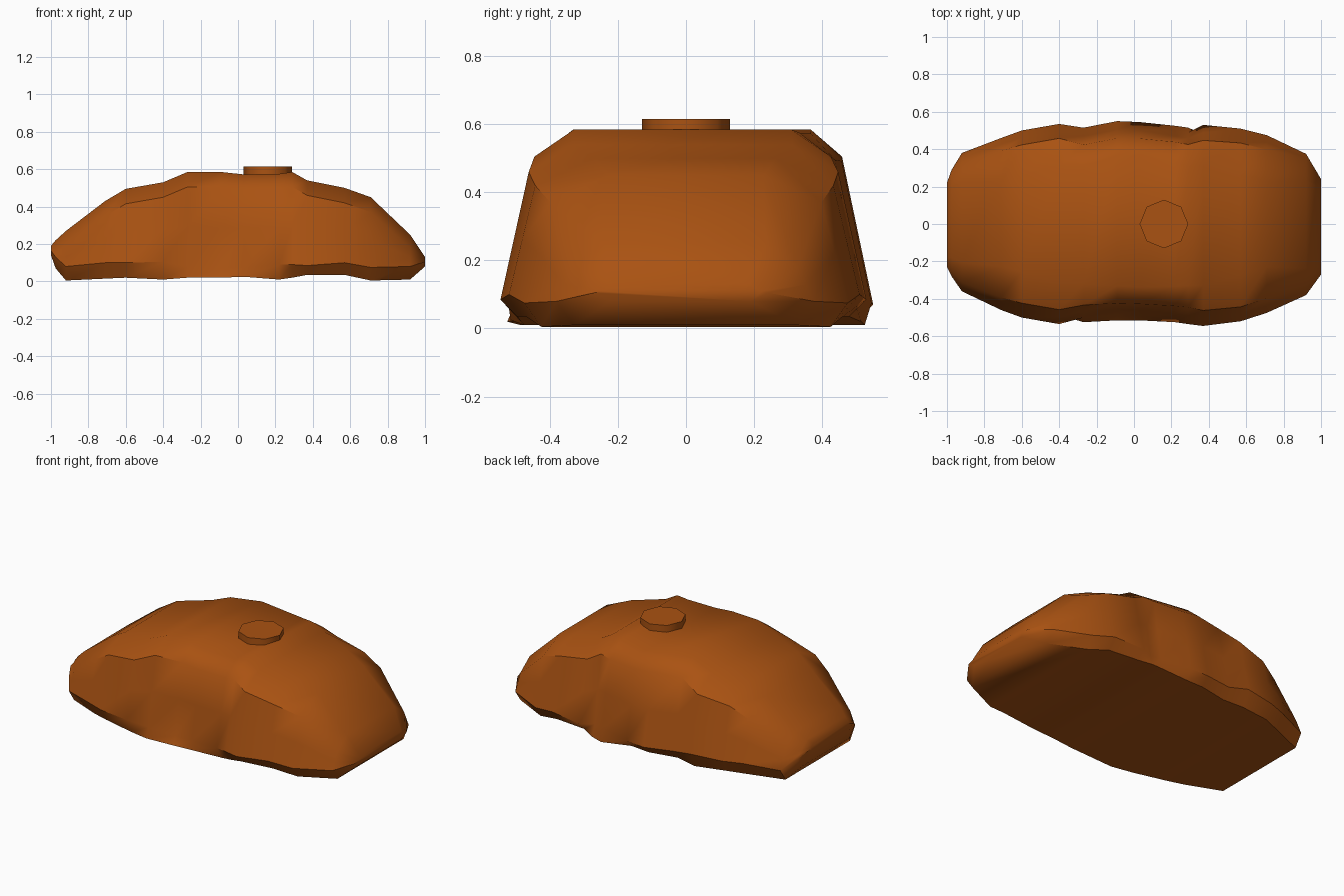
import bpy
import bmesh
from math import radians

if "Cube" in bpy.data.objects:
    bpy.data.objects.remove(bpy.data.objects["Cube"], do_unlink=True)

paint = bpy.data.materials.new("burnt orange")
paint.use_nodes = True
colour = (0.40, 0.085, 0.006, 1)
paint.diffuse_color = colour
paint.node_tree.nodes["Principled BSDF"].inputs["Base Color"].default_value = colour


def finish(obj, angle):
    obj.data.materials.append(paint)
    bpy.ops.object.select_all(action="DESELECT")
    obj.select_set(True)
    bpy.context.view_layer.objects.active = obj
    bpy.ops.object.shade_smooth_by_angle(angle=radians(angle))


def half_section(x, width, top, bottom, widest, dented):
    """Half outline from the bottom edge up to the roof edge."""
    height = top - bottom
    shoulder_z = top - min(0.08, height * 0.3)
    shoulder = width - 0.21 * max(shoulder_z - widest, 0) - 0.03 * x * x
    # The roof edge pulls in towards both ends
    bevel = min(0.09 + 0.08 * min(1, x * x * 4), height * 0.4)
    # Knee dents sink the side above a protruding lower lip
    waist, lip = (width - 0.025, width) if dented else (width, width - 0.05)
    return [(lip, bottom), (waist, widest),
            ((waist + shoulder) / 2, (widest + shoulder_z) / 2),
            (shoulder, shoulder_z), (shoulder - bevel, top)]


# Tank stations: x, front width, back width, top, bottom, height of widest line
stations = [
    (-1.0, .23, .22, .19, .14, .165), (-.975, .28, .29, .22, .07, .13),
    (-.92, .36, .38, .27, .005, .08), (-.71, .46, .46, .43, .015, .1),
    (-.6, .5, .5, .495, .02, .1), (-.4, .535, .535, .53, .01, .105),
    (-.27, .525, .515, .585, .02, .08), (-.09, .515, .55, .585, .02, .07),
    (.03, .515, .545, .572, .025, .075), (.22, .525, .525, .575, .01, .09),
    (.29, .535, .515, .585, .02, .09), (.37, .545, .53, .54, .035, .085),
    (.57, .52, .51, .5, .035, .1), (.71, .475, .475, .45, .005, .075),
    (.92, .38, .375, .25, .01, .08), (1.0, .27, .24, .13, .08, .105),
]

# Tank body, lofted along its length
bm = bmesh.new()
rings = []
for x, front, back, top, bottom, widest in stations:
    near = half_section(x, front, top, bottom, widest, -0.3 < x < 0.1)
    far = half_section(x, back, top, bottom, widest, 0.1 < x < 0.3)
    outline = [(-y, z) for y, z in near] + far[::-1]
    rings.append([bm.verts.new((x, y, z)) for y, z in outline])
for a, b in zip(rings, rings[1:]):
    for i in range(len(a)):
        j = (i + 1) % len(a)
        bm.faces.new((a[i], a[j], b[j], b[i]))
bm.faces.new(rings[0])
bm.faces.new(rings[-1])
bmesh.ops.recalc_face_normals(bm, faces=bm.faces)
mesh = bpy.data.meshes.new("tank_body")
bm.to_mesh(mesh)
bm.free()
body = bpy.data.objects.new("tank_body", mesh)
bpy.context.collection.objects.link(body)
finish(body, 42)

# Filler cap
bpy.ops.mesh.primitive_cylinder_add(vertices=8, radius=0.13, depth=0.065,
                                    location=(0.16, 0, 0.5825))
cap = bpy.context.object
cap.name = "filler_cap"
finish(cap, 50)
